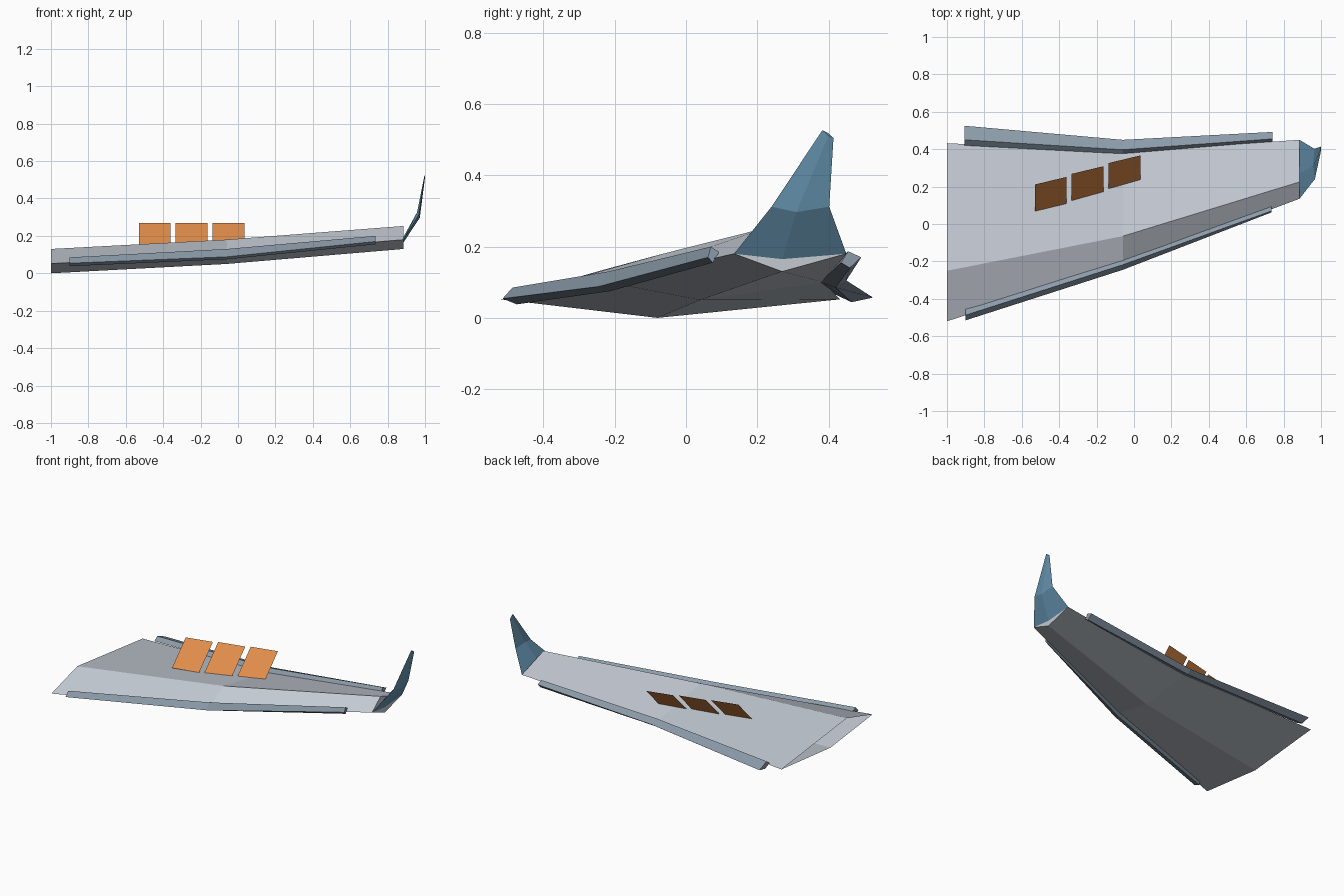
import bpy, bmesh

cube = bpy.data.objects.get("Cube")
if cube:
    bpy.data.objects.remove(cube, do_unlink=True)


def material(name, rgb):
    mat = bpy.data.materials.new(name)
    mat.use_nodes = True
    mat.diffuse_color = (*rgb, 1)
    mat.node_tree.nodes["Principled BSDF"].inputs["Base Color"].default_value = (*rgb, 1)
    return mat


SKIN = material("pale grey skin", (0.55, 0.59, 0.65))
EDGE = material("blue grey edge", (0.26, 0.33, 0.40))
BLUE = material("winglet blue", (0.13, 0.29, 0.43))
ORANGE = material("spoiler orange", (0.75, 0.27, 0.07))


def finish(name, bm, mat, recalc=True):
    if recalc:
        bmesh.ops.recalc_face_normals(bm, faces=bm.faces[:])
    mesh = bpy.data.meshes.new(name)
    bm.to_mesh(mesh)
    bm.free()
    mesh.materials.append(mat)
    obj = bpy.data.objects.new(name, mesh)
    bpy.context.collection.objects.link(obj)
    return obj


def loft(name, sections, mat, cap_start=True, cap_end=True):
    """Skin a row of four-point sections, each given as (x, y, z) points."""
    bm = bmesh.new()
    rings = [[bm.verts.new(p) for p in section] for section in sections]
    for a, b in zip(rings, rings[1:]):
        for i in range(len(a)):
            j = (i + 1) % len(a)
            bm.faces.new((a[i], a[j], b[j], b[i]))
    if cap_start:
        bm.faces.new(rings[0])
    if cap_end:
        bm.faces.new(rings[-1])
    return finish(name, bm, mat)


def at(x, *points):
    return [(x, y, z) for y, z in points]


# Wing shell: leading edge, ridge, trailing edge, keel; open at the root
loft("wing", [
    at(-1.0, (-.52, .052), (-.25, .13), (.432, .052), (-.08, 0)),
    at(-.06, (-.22, .10), (-.065, .18), (.385, .10), (.04, .05)),
    at(.885, (.135, .18), (.225, .253), (.45, .18), (.27, .13)),
], SKIN, cap_start=False)

# Slat along the leading edge
loft("leading_edge_slat", [
    at(-.9, (-.515, .054), (-.487, .085), (-.455, .07), (-.475, .038)),
    at(-.06, (-.245, .088), (-.218, .13), (-.195, .115), (-.213, .075)),
    at(.735, (.062, .17), (.07, .20), (.093, .185), (.075, .155)),
], EDGE)

# Flap along the trailing edge
loft("trailing_edge_flap", [
    at(-.905, (.42, .065), (.45, .087), (.525, .057), (.465, .044)),
    at(-.06, (.375, .10), (.397, .125), (.45, .105), (.42, .085)),
    at(.74, (.435, .155), (.455, .187), (.492, .17), (.46, .14)),
], EDGE)

# Upturned winglet: front edge, inner crest, rear edge, outer crest
loft("winglet", [
    at(.885, (.135, .18), (.27, .195), (.45, .18), (.27, .165)),
    [(.967, .24, .312), (.957, .31, .325), (.965, .402, .312), (.972, .31, .297)],
    [(.998, .383, .527), (.996, .40, .518), (.998, .414, .505), (1.0, .40, .512)],
], BLUE)

# Three raised spoiler plates
for i, (x, y) in enumerate([(-.53, .068), (-.333, .125), (-.135, .183)]):
    bm = bmesh.new()
    corners = [(x, y, .122), (x + .17, y + .041, .122),
               (x + .17, y + .184, .27), (x, y + .143, .27)]
    bm.faces.new([bm.verts.new(c) for c in corners])
    finish(f"spoiler_{i + 1}", bm, ORANGE, recalc=False)
